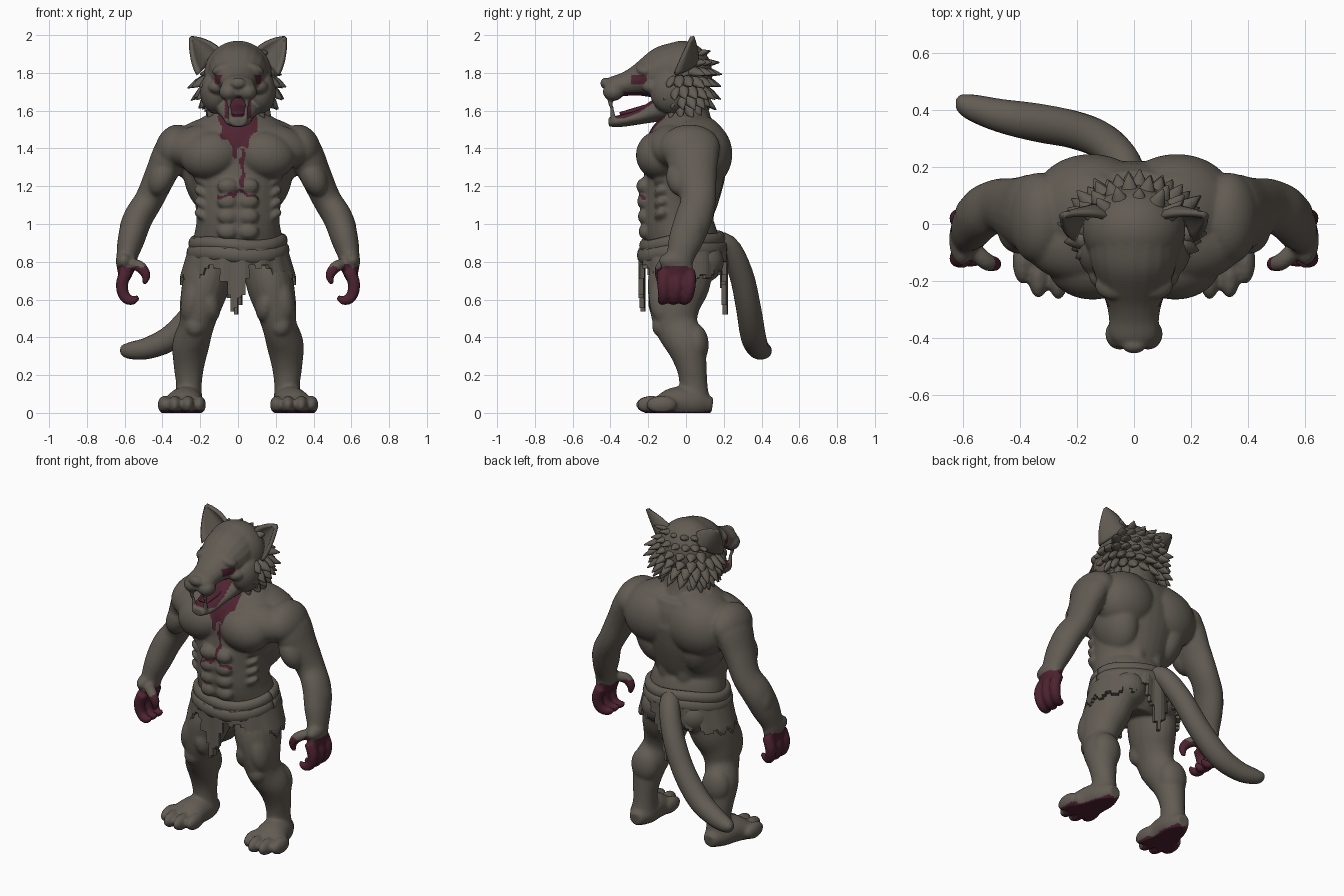
import bpy, bmesh, math, random
from mathutils import Vector, Matrix

random.seed(4)
if "Cube" in bpy.data.objects:
    bpy.data.objects.remove(bpy.data.objects["Cube"], do_unlink=True)
X, Y, Z = Vector((1, 0, 0)), Vector((0, 1, 0)), Vector((0, 0, 1))


def material(name, rgb):
    mat = bpy.data.materials.new(name)
    mat.use_nodes = True
    mat.diffuse_color = (*rgb, 1)
    mat.node_tree.nodes["Principled BSDF"].inputs["Base Color"].default_value = (*rgb, 1)
    return mat


FUR = material("grey brown fur", (0.122, 0.106, 0.087))
BLOOD = material("dark blood red", (0.075, 0.017, 0.03))


def blob(bm, centre, radii, tilt=0.0):
    """Ellipsoid, optionally tilted about the front axis."""
    matrix = Matrix.Translation(centre) @ Matrix.Rotation(tilt, 4, 'Y') @ Matrix.Diagonal((*radii, 1))
    bmesh.ops.create_icosphere(bm, subdivisions=4, radius=1, matrix=matrix)


def tube(bm, stations, side=X, sides=20, steps=4):
    """Smooth closed loft through stations of x, y, z, radius along side, other radius."""
    pts = [Vector(s if len(s) == 5 else (*s, s[-1])) for s in stations]
    pts = [2 * pts[0] - pts[1]] + pts + [2 * pts[-1] - pts[-2]]
    path = []
    for a, b, c, d in zip(pts, pts[1:], pts[2:], pts[3:]):
        for k in range(steps):
            t = k / steps
            path.append(0.5 * (2 * b + (c - a) * t + (2 * a - 5 * b + 4 * c - d) * t * t
                               + (3 * b - a - 3 * c + d) * t ** 3))
    path.append(pts[-2])
    rings = []
    for i, p in enumerate(path):
        along = (path[min(i + 1, len(path) - 1)] - path[max(i - 1, 0)]).to_3d().normalized()
        u = (side - along * side.dot(along)).normalized()
        v = along.cross(u)
        turn = [math.tau * k / sides for k in range(sides)]
        rings.append([bm.verts.new(p.to_3d() + u * p[3] * math.cos(a) + v * p[4] * math.sin(a)) for a in turn])
    for lo, hi in zip(rings, rings[1:]):
        for k in range(sides):
            n = (k + 1) % sides
            bm.faces.new((lo[k], lo[n], hi[n], hi[k]))
    bm.faces.new(rings[0][::-1])
    bm.faces.new(rings[-1])


def mirror(bm):
    copy = bmesh.ops.duplicate(bm, geom=bm.verts[:] + bm.edges[:] + bm.faces[:])["geom"]
    for v in copy:
        if isinstance(v, bmesh.types.BMVert):
            v.co.x *= -1
    bmesh.ops.reverse_faces(bm, faces=[f for f in copy if isinstance(f, bmesh.types.BMFace)])


def finish(name, bm, mat=FUR, voxel=0, smooth=4, solid=0, flat=False, rule=None):
    """Turn a bmesh into an object; optionally fuse, thicken and paint it."""
    mesh = bpy.data.meshes.new(name)
    bm.to_mesh(mesh)
    bm.free()
    obj = bpy.data.objects.new(name, mesh)
    bpy.context.collection.objects.link(obj)
    if voxel:
        fuse = obj.modifiers.new("fuse", 'REMESH')
        fuse.mode, fuse.voxel_size = 'VOXEL', voxel
        relax = obj.modifiers.new("relax", 'SMOOTH')
        relax.factor, relax.iterations = 0.5, smooth
        bpy.context.view_layer.update()
        baked = obj.evaluated_get(bpy.context.evaluated_depsgraph_get())
        obj.data = bpy.data.meshes.new_from_object(baked)
        obj.modifiers.clear()
    if solid:
        shell = obj.modifiers.new("thickness", 'SOLIDIFY')
        shell.thickness, shell.offset = solid, 0
    obj.data.materials.clear()
    obj.data.materials.append(mat)
    if rule:
        obj.data.materials.append(BLOOD)
    for v in obj.data.vertices:
        v.co.z = max(v.co.z, 0)
    for f in obj.data.polygons:
        f.use_smooth = not flat
        if rule:
            f.material_index = int(rule(f.center, f.normal))


# Body: limbs and side muscles first, mirrored, then the trunk
body = bmesh.new()
tube(body, [(.27, .03, 1.45, .08, .11), (.345, .03, 1.39, .095, .145), (.41, .045, 1.26, .084, .12),
            (.47, .065, 1.13, .076, .095), (.53, .04, 1.03, .078, .098), (.565, 0, .92, .072, .092),
            (.587, -.03, .83, .057, .075), (.593, -.045, .77, .05, .08), (.60, -.05, .71, .03, .075)])
tube(body, [(.13, 0, .84, .12, .16), (.17, -.04, .68, .125, .165), (.20, -.06, .56, .11, .135),
            (.22, -.05, .46, .092, .115), (.25, 0, .36, .098, .105), (.26, .03, .24, .08, .08),
            (.26, .04, .14, .068, .075), (.265, .04, .05, .08, .09)])
tube(body, [(.26, .14, .04, .04, .04), (.265, .06, .05, .08, .075), (.28, -.04, .055, .095, .085),
            (.295, -.12, .035, .11, .07), (.30, -.16, .03, .10, .045)])
for x, y in ((.205, -.14), (.265, -.185), (.335, -.18), (.39, -.13)):
    blob(body, (x, y, .043), (.035, .08, .048))
for y in (-.12, -.05, .02):
    tube(body, [(.592, y, .75, .034), (.615, y, .68, .034), (.60, y * .9 - .01, .615, .031),
                (.56, y * .8 - .03, .595, .026), (.525, y * .8 - .03, .615, .012)], side=Y, sides=10)
tube(body, [(.57, -.08, .79, .03), (.52, -.13, .775, .032), (.487, -.14, .73, .026),
            (.495, -.14, .68, .012)], side=Y, sides=10)
side_muscles = [
    ((.145, -.14, 1.365), (.16, .125, .128), 0.2),  # chest
    ((.18, -.06, 1.41), (.21, .145, .12), 0.15),    # upper chest
    ((.335, .02, 1.405), (.10, .16, .125), -0.4),   # shoulder
    ((.18, .05, 1.48), (.19, .14, .08), 0.35),      # neck slope
    ((.15, .09, 1.37), (.20, .155, .18), 0.2),      # shoulder blade
    ((.17, .04, 1.24), (.115, .155, .19), 0.25),    # flank
    ((.06, .06, 1.08), (.07, .09, .20), 0),         # lower back
    ((.40, -.02, 1.25), (.07, .085, .11), -0.4),    # upper arm
    ((.57, .03, 1.0), (.052, .07, .10), -0.3),      # forearm
    ((.603, -.055, .805), (.045, .09, .05), 0),     # wrist
    ((.12, .09, .80), (.11, .11, .11), 0),          # seat
    ((.24, -.11, .60), (.06, .085, .13), -0.2),     # outer thigh
    ((.15, -.12, .58), (.055, .08, .10), 0.2),      # inner thigh
    ((.225, -.13, .46), (.055, .05, .06), 0),       # knee
    ((.25, .05, .36), (.09, .07, .11), 0)]          # calf
for centre, radii, tilt in side_muscles:
    blob(body, centre, radii, tilt)
for row in range(4):
    blob(body, (.055, -.227 + .004 * row, 1.20 - .08 * row), (.055, .036, .043))
    blob(body, (.18, -.13, 1.22 - .06 * row), (.06, .04, .025), -0.5)
mirror(body)
tube(body, [(0, -.02, .72, .16, .13), (0, 0, .82, .23, .18), (0, -.02, .92, .235, .19),
            (0, -.05, 1.02, .22, .185), (0, -.03, 1.15, .235, .205), (0, -.005, 1.28, .28, .215),
            (0, .005, 1.40, .31, .22), (0, .03, 1.49, .27, .19), (0, .05, 1.56, .19, .14)], sides=32)
tube(body, [(0, .03, 1.42, .17, .15), (0, -.005, 1.54, .145, .14), (0, -.02, 1.68, .14, .12)])


def body_blood(c, n):
    """Hands, soles, throat and the drips down the chest."""
    ragged = .02 * math.sin(c.x * 90) + .015 * math.sin(c.x * 41 + c.z * 60)
    if c.z < .015:
        return n.z < -.6
    if abs(c.x) > .44 and c.z < .775 + ragged * .4:
        return True
    if c.y > -.07:
        return False
    throat = 1.37 + 1.1 * abs(c.x + .01) + ragged < c.z < 1.64 and abs(c.x) < .1 + ragged * .4
    drip = 1.19 < c.z < 1.4 and abs(c.x - .02 - ragged * .4) < .013
    slash = abs(c.x) < .11 and abs(c.z - 1.17 + .3 * abs(c.x) - ragged * .4) < .010
    return throat or drip or slash


finish("body", body, voxel=.009, smooth=8, rule=body_blood)

# Head: skull, muzzle and open jaw
head = bmesh.new()
blob(head, (.12, -.08, 1.70), (.08, .11, .115))
blob(head, (.07, -.215, 1.825), (.07, .05, .032), 0.35)
blob(head, (.05, -.385, 1.70), (.05, .055, .048))
blob(head, (.105, -.17, 1.725), (.055, .06, .04))
tube(head, [(.045, -.40, 1.69, .016), (.047, -.40, 1.64, .013), (.047, -.39, 1.60, .003)], sides=8)
tube(head, [(.04, -.385, 1.55, .014), (.042, -.39, 1.60, .011), (.042, -.39, 1.63, .003)], sides=8)
mirror(head)
blob(head, (0, -.02, 1.79), (.18, .16, .18))
blob(head, (0, -.425, 1.745), (.042, .028, .03))
tube(head, [(0, -.04, 1.82, .16, .145), (0, -.12, 1.80, .155, .14), (0, -.20, 1.775, .13, .11),
            (0, -.27, 1.755, .10, .078), (0, -.33, 1.738, .088, .062), (0, -.39, 1.725, .087, .055),
            (0, -.43, 1.72, .06, .04)])
tube(head, [(0, -.03, 1.63, .13, .085), (0, -.14, 1.605, .11, .065), (0, -.24, 1.57, .085, .042),
            (0, -.35, 1.545, .07, .032), (0, -.41, 1.54, .04, .024)])


def head_blood(c, n):
    eye = .07 < abs(c.x) < .125 and 1.74 < c.z < 1.79 and -.29 < c.y < -.2
    inside = abs(c.x) < .07 and -.39 < c.y < -.1 and 1.56 < c.z < 1.70
    mouth = inside and (n.z > .5 if c.z < 1.63 else n.z < -.5)
    gullet = inside and c.y > -.26 and n.y < -.4
    return eye or mouth or gullet


finish("head", head, voxel=.007, smooth=3, rule=head_blood)

tongue = bmesh.new()
tube(tongue, [(0, -.17, 1.625, .05, .02), (0, -.27, 1.60, .042, .016), (0, -.35, 1.582, .03, .01)])
finish("tongue", tongue, BLOOD)

# Cupped ears
ears = bmesh.new()
base, tip, across = Vector((.152, .02, 1.855)), Vector((.25, .03, 1.99)), Vector((.62, -.42, -.66))
grid = []
for j in range(11):
    v = j / 10
    half = .09 * (1 - v ** 1.7) + .005
    grid.append([ears.verts.new(base.lerp(tip, v) + across * half * u
                                + Y * (.035 - .075 * u * u) * (1 - v))
                 for u in (k / 5 - 1 for k in range(11))])
for lo, hi in zip(grid, grid[1:]):
    for k in range(10):
        ears.faces.new((lo[k], lo[k + 1], hi[k + 1], hi[k]))
mirror(ears)
finish("ears", ears, solid=.022)

# Mane: rows of pointed tufts round the back and cheeks
mane = bmesh.new()
for row, lift in enumerate((-60, -46, -31, -16, 0, 16, 32, 50)):
    reach = 128 if lift < 15 else 62
    count = int(reach / 10 * math.cos(math.radians(lift))) + 2
    for k in range(count):
        turn = math.radians(-reach + 2 * reach * (k + .5 * (row % 2)) / (count - .5))
        up = math.radians(lift)
        out = Vector((math.sin(turn) * math.cos(up), math.cos(turn) * math.cos(up), math.sin(up)))
        root = Vector((out.x * .198, out.y * .135 - .015, out.z * .185 + 1.755))
        aim = (out + Vector((0, .25, -.5))).normalized() * random.uniform(.055, .085)
        a, b, c = root - aim * .4, root + aim * .3, root + aim
        tube(mane, [(*a, .034, .024), (*b, .030, .02), (*c, .003, .003)],
             side=aim.cross(out), sides=8, steps=2)
finish("mane_tufts", mane)

# Tail
tail = bmesh.new()
tube(tail, [(0, .11, .90, .055), (-.035, .215, .885, .06), (-.11, .29, .74, .064), (-.21, .33, .56, .066),
            (-.34, .355, .41, .067), (-.47, .38, .345, .058), (-.57, .41, .33, .045),
            (-.61, .43, .335, .027), (-.622, .435, .337, .005)], side=Y)
finish("tail", tail)

# Rolled waistband
belt = bmesh.new()
for z, rx, ry, thick in ((.905, .235, .20, .028), (.855, .238, .205, .035)):
    loop = [math.tau * k / 24 for k in range(25)]
    tube(belt, [(rx * math.cos(a), ry * math.sin(a) - .02, z + .02 * math.sin(a) + .008 * math.cos(3 * a),
                 thick * 1.3, thick) for a in loop], side=Z, sides=12, steps=2)
finish("waistband", belt)


# Ragged loincloth: keep only the cells above a torn hem
def hem(angle):
    x = math.cos(angle)
    flap = .53 + .85 * abs(x + .05) + .03 * math.sin(angle * 31)
    hip = .83 - .12 * abs(x) + .02 * math.sin(angle * 17)
    return min(flap, hip)


cloth = bmesh.new()
columns, cells = 96, 20
rows = []
for j in range(cells + 1):
    z = .87 - .0175 * j
    flare = min((.87 - z) / .15, 1) * .045
    rows.append([cloth.verts.new(((.25 + flare) * math.cos(a),
                                  (.22 + .006 * math.sin(a * 16)) * math.sin(a) - .015, z))
                 for a in (math.tau * k / columns for k in range(columns))])
for j in range(cells):
    for k in range(columns):
        n = (k + 1) % columns
        if rows[j][k].co.z > hem(math.tau * (k + .5) / columns):
            cloth.faces.new((rows[j][k], rows[j + 1][k], rows[j + 1][n], rows[j][n]))
bmesh.ops.delete(cloth, geom=[v for v in cloth.verts if not v.link_faces], context='VERTS')
finish("loincloth", cloth, solid=.025, flat=True)
